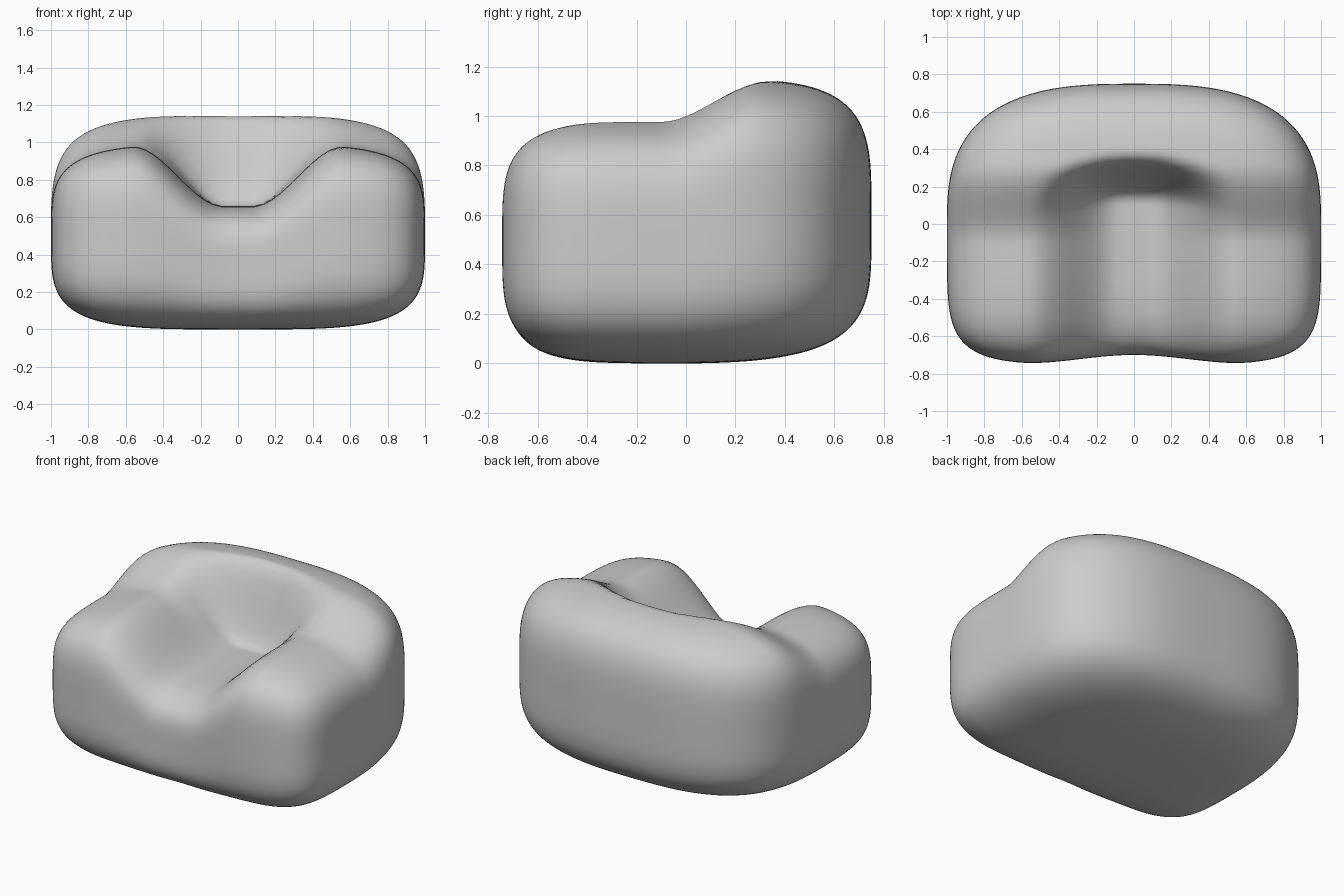
import bpy, bmesh

if "Cube" in bpy.data.objects:
    bpy.data.objects.remove(bpy.data.objects["Cube"])


def smooth(a, b, v):
    t = max(0.0, min(1.0, (v - a) / (b - a)))
    return t * t * (3 - 2 * t)


def rounded(u, v, w):
    # Push a cube point onto a soft box: squarer corners in front, rounder behind
    p = 5.5 if v < 0 else 2.8
    rho = (abs(u) ** p + abs(v) ** p) ** (1 / p)
    n = (rho ** 4 + abs(w) ** 4) ** 0.25
    return u / n, v / n, w / n


def height(x, y):
    # Arms, raised back and sunken seat
    rim = 0.99 + 0.16 * smooth(-0.1, 0.32, y)
    yy = y + 0.4 * x * x
    seat = (1 - smooth(0.08, 0.57, abs(x))) * (1 - smooth(0.13, 0.38, yy))
    return rim + (0.66 - rim) * seat


# Armchair body: one soft cushion-like mass
bm = bmesh.new()
bmesh.ops.create_cube(bm, size=2)
bmesh.ops.subdivide_edges(bm, edges=bm.edges[:], cuts=43, use_grid_fill=True)
for vert in bm.verts:
    x, v, w = rounded(*vert.co)
    y = 0.75 * v
    z = (w + 1) / 2 * height(x, y)
    # slightly hollow front between the arms
    y += 0.05 * (1 - smooth(0, 0.62, abs(x))) * smooth(0.3, 0.75, -y)
    # underside lifts a little towards the back
    z += 0.03 * smooth(0, 0.75, y) * (1 - smooth(0.0, 0.5, z))
    vert.co = (x, y, z)
bmesh.ops.recalc_face_normals(bm, faces=bm.faces[:])
for f in bm.faces:
    f.smooth = True
mesh = bpy.data.meshes.new("armchair_body")
bm.to_mesh(mesh)
bm.free()
body = bpy.data.objects.new("armchair_body", mesh)
bpy.context.collection.objects.link(body)
